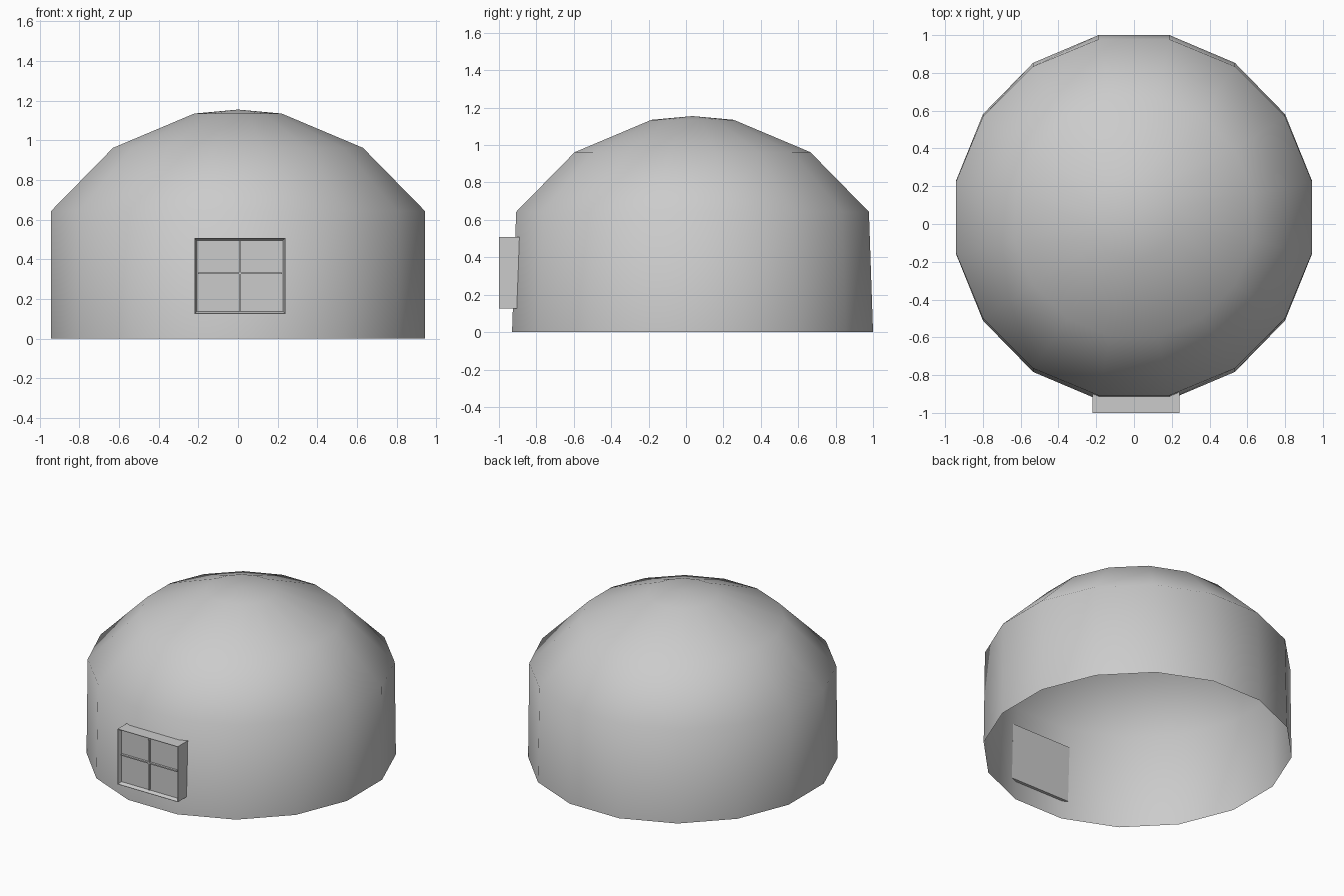
import bpy, bmesh, math

if "Cube" in bpy.data.objects:
    bpy.data.objects.remove(bpy.data.objects["Cube"])

SIDES = 16
CENTRE_Y = 0.035


def finish(name, bm):
    mesh = bpy.data.meshes.new(name)
    bm.to_mesh(mesh)
    bm.free()
    obj = bpy.data.objects.new(name, mesh)
    bpy.context.collection.objects.link(obj)
    return obj


def box(name, x0, x1, y0, y1, z0, z1):
    bm = bmesh.new()
    bmesh.ops.create_cube(bm, size=1)
    for v in bm.verts:
        v.co.x = x1 if v.co.x > 0 else x0
        v.co.y = y1 if v.co.y > 0 else y0
        v.co.z = z1 if v.co.z > 0 else z0
    return finish(name, bm)


# Dome shell, open underneath: (half width, half depth, height) of each ring
rings = [(0.943, 0.965, 0.0), (0.943, 0.943, 0.643), (0.63, 0.63, 0.962), (0.22, 0.22, 1.135)]
bm = bmesh.new()
k = 1 / math.cos(math.pi / SIDES)
loops = []
for rx, ry, z in rings:
    angles = [(i + 0.5) * math.tau / SIDES for i in range(SIDES)]
    loops.append([bm.verts.new((rx * k * math.cos(a), CENTRE_Y + ry * k * math.sin(a), z)) for a in angles])
apex = bm.verts.new((0, CENTRE_Y, 1.155))
for i in range(SIDES):
    j = (i + 1) % SIDES
    for low, high in zip(loops, loops[1:]):
        bm.faces.new((low[i], low[j], high[j], high[i]))
    bm.faces.new((loops[-1][i], loops[-1][j], apex))
for f in bm.faces:
    f.smooth = True
finish("dome_shell", bm)

# Window box with a sloping back and a bevelled recess in the front
frame = box("window_frame", -0.22, 0.24, -1.0, -0.905, 0.125, 0.508)
bm = bmesh.new()
bm.from_mesh(frame.data)
for v in bm.verts:
    if v.co.y > -0.95 and v.co.z > 0.3:
        v.co.y = -0.89
bm.normal_update()
front = min(bm.faces, key=lambda f: f.calc_center_median().y)
bmesh.ops.inset_region(bm, faces=[front], thickness=0.004)
bmesh.ops.inset_region(bm, faces=[front], thickness=0.014, depth=-0.025)
bm.to_mesh(frame.data)
bm.free()

# Thin crossing bars dividing the panes
box("window_bar_upright", 0.005, 0.015, -0.99, -0.973, 0.143, 0.49)
box("window_bar_level", -0.202, 0.222, -0.99, -0.973, 0.325, 0.333)
